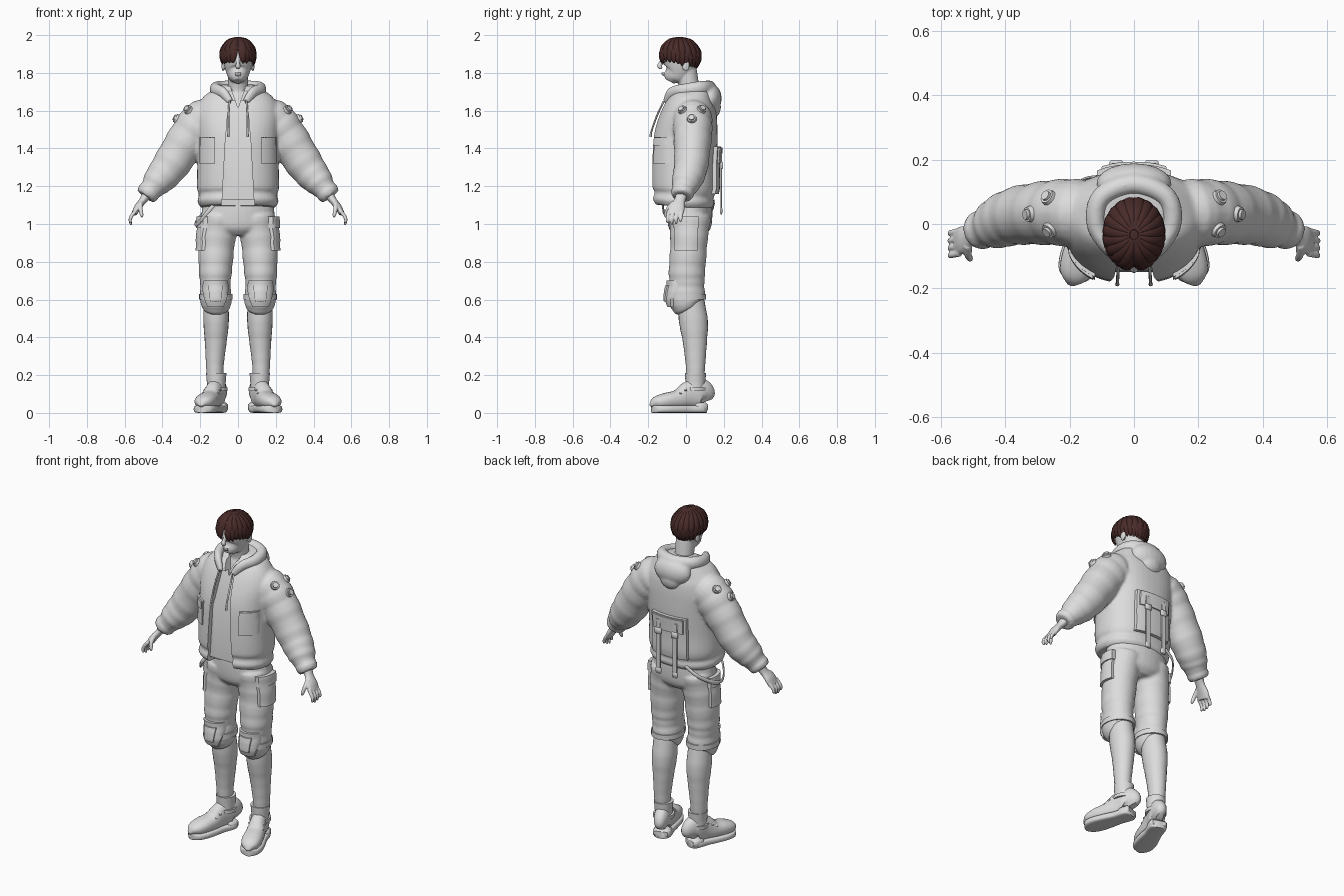
import bpy, bmesh, math, random
from mathutils import Vector, Matrix

random.seed(4)
cube = bpy.data.objects.get("Cube")
if cube:
    bpy.data.objects.remove(cube)


def material(name, rgb):
    m = bpy.data.materials.new(name)
    m.use_nodes = True
    m.diffuse_color = (*rgb, 1)
    m.node_tree.nodes["Principled BSDF"].inputs["Base Color"].default_value = (*rgb, 1)
    return m


GREY = material("plain_grey", (.72, .72, .72))
BROWN = material("dark_brown_hair", (.065, .024, .022))


def finish(name, bm, mat=GREY, angle=45):
    bmesh.ops.recalc_face_normals(bm, faces=bm.faces)
    me = bpy.data.meshes.new(name)
    bm.to_mesh(me)
    bm.free()
    me.materials.append(mat)
    me.shade_smooth()
    me.set_sharp_from_angle(angle=math.radians(angle))
    ob = bpy.data.objects.new(name, me)
    bpy.context.scene.collection.objects.link(ob)
    return ob


def tube(name, pts, n=20, ref=(0, 1, 0), steps=5, p=2, fold=0, mat=GREY):
    """Smooth loft through (x, y, z, width radius, depth radius) stations."""
    q = [Vector(v) for v in pts]
    q = [q[0] * 2 - q[1]] + q + [q[-1] * 2 - q[-2]]
    rings = []
    for i in range(1, len(q) - 2):
        a, b, c, d = q[i - 1:i + 3]
        for k in range(steps):
            t = k / steps
            rings.append(b + (c - a) * (t / 2) + (a * 2 - b * 5 + c * 4 - d) * (t * t / 2)
                         + (b * 3 - a - c * 3 + d) * (t ** 3 / 2))
    rings.append(q[-2])
    bm, loops = bmesh.new(), []
    for i, r in enumerate(rings):
        t = (rings[min(i + 1, len(rings) - 1)] - rings[max(i - 1, 0)]).xyz.normalized()
        u = Vector(ref).cross(t).normalized()
        v = t.cross(u)
        g = 1 + fold * math.sin(i * 1.9)
        loop = []
        for j in range(n):
            c, s = math.cos(math.tau * j / n), math.sin(math.tau * j / n)
            c, s = (math.copysign(abs(w) ** (2 / p), w) for w in (c, s))
            loop.append(bm.verts.new(r.xyz + u * c * max(r[3], .001) * g + v * s * max(r[4], .001) * g))
        loops.append(loop)
    for a, b in zip(loops, loops[1:]):
        for j in range(n):
            bm.faces.new((a[j], a[(j + 1) % n], b[(j + 1) % n], b[j]))
    bm.faces.new(loops[0])
    bm.faces.new(loops[-1])
    return finish(name, bm, mat)


def ball(name, pos, size, mat=GREY):
    bm = bmesh.new()
    bmesh.ops.create_uvsphere(bm, u_segments=20, v_segments=12, radius=1)
    bm.transform(Matrix.Translation(pos) @ Matrix.Diagonal((*size, 1)))
    return finish(name, bm, mat)


def box(name, pos, size):
    bm = bmesh.new()
    bmesh.ops.create_cube(bm, size=1)
    bm.transform(Matrix.Translation(pos) @ Matrix.Diagonal((*size, 1)))
    bmesh.ops.bevel(bm, geom=bm.edges[:], offset=min(size) * .25, segments=1, affect='EDGES')
    return finish(name, bm)


def pair(ob):
    """Name the part left_ and add its mirrored right_ twin."""
    base, me = ob.name, ob.data.copy()
    ob.name = "left_" + base
    me.transform(Matrix.Diagonal((-1, 1, 1, 1)))
    me.flip_normals()
    twin = bpy.data.objects.new("right_" + base, me)
    bpy.context.scene.collection.objects.link(twin)
    return [ob, twin]


def bake(ob):
    dg = bpy.context.evaluated_depsgraph_get()
    me = bpy.data.meshes.new_from_object(ob.evaluated_get(dg))
    ob.modifiers.clear()
    ob.data = me
    me.shade_smooth()
    me.set_sharp_from_angle(angle=math.radians(50))


def fuse(name, parts, voxel, smooth=3):
    """Melt overlapping parts into one smooth skin."""
    bm = bmesh.new()
    for o in parts:
        bm.from_mesh(o.data)
        bpy.data.objects.remove(o)
    ob = finish(name, bm)
    m = ob.modifiers.new("skin", 'REMESH')
    m.mode, m.voxel_size = 'VOXEL', voxel
    m = ob.modifiers.new("soften", 'SMOOTH')
    m.iterations = smooth
    bake(ob)
    return ob


def cut(ob, stations):
    """Cut a front opening; stations are (half width, z, back y)."""
    bm = bmesh.new()
    for w, z, y in stations:
        for x in (-w, w):
            bm.verts.new((x, y, z))
            bm.verts.new((x, -.4, z))
    bmesh.ops.convex_hull(bm, input=bm.verts[:])
    tool = finish("cutter", bm)
    m = ob.modifiers.new("cut", 'BOOLEAN')
    m.operation, m.solver, m.object = 'DIFFERENCE', 'EXACT', tool
    bake(ob)
    bpy.data.objects.remove(tool)


def patch(name, base, a0, a1, z0, z1, side, thick, shape=lambda t: 1):
    """Lay a raised panel on a surface, seen from direction side."""
    d, n = Vector(side), 10
    across = Vector((1, 0, 0)) if abs(d.y) > .5 else Vector((0, 1, 0))
    bm, grid = bmesh.new(), []
    for i in range(n + 1):
        row, t = [], i / n
        for j in range(n + 1):
            a = (a0 + a1) / 2 + (a1 - a0) * (j / n - .5) * shape(t)
            p = across * a + Vector((0, 0, z0 + (z1 - z0) * t))
            hit, loc, _, _ = base.ray_cast(p + d, -d)
            row.append(bm.verts.new((loc if hit else p) - d * .004))
        grid.append(row)
    for r, s in zip(grid, grid[1:]):
        for j in range(n):
            bm.faces.new((r[j], r[j + 1], s[j + 1], s[j]))
    top = bmesh.ops.extrude_face_region(bm, geom=bm.faces[:])["geom"]
    bmesh.ops.translate(bm, verts=[v for v in top if isinstance(v, bmesh.types.BMVert)], vec=d * (thick + .004))
    return finish(name, bm)


# Jacket: torso and sleeves fused, then opened at the front over the shirt
torso = [(1.09, -.17, .13, .2), (1.12, -.185, .15, .215), (1.155, -.175, .145, .207), (1.19, -.185, .16, .217),
         (1.3, -.185, .16, .216), (1.45, -.175, .168, .216), (1.56, -.14, .168, .225), (1.64, -.1, .16, .205),
         (1.695, -.055, .14, .155), (1.735, -.03, .11, .09)]
body = tube("torso", [(0, (f + b) / 2, z, w, (b - f) / 2) for z, f, b, w in torso], 40, p=2.3)
sleeve = tube("sleeve", [(.12, .03, 1.57, .1, .1), (.19, .035, 1.54, .115, .105), (.265, .035, 1.45, .108, .1),
                         (.365, .025, 1.3, .096, .09), (.43, 0, 1.22, .078, .078), (.46, -.013, 1.18, .058, .06),
                         (.475, -.018, 1.165, .062, .062), (.49, -.022, 1.145, .052, .052)], 24, fold=.025)
jacket = fuse("jacket", [body] + pair(sleeve), .009)
cut(jacket, [(.088, 1.05, -.15), (.066, 1.46, -.145)])
cut(jacket, [(.066, 1.44, -.147), (.05, 1.65, -.075)])
cut(jacket, [(.086, 1, -.1), (.087, 1.13, -.1)])
cut(jacket, [(.055, 1.77, 0), (.002, 1.62, -.065)])

# Chest pockets with flaps
pocket = patch("chest_pocket", jacket, .122, .203, 1.32, 1.46, (0, -1, 0), .012)
pair(patch("chest_pocket_flap", pocket, .12, .202, 1.415, 1.462, (0, -1, 0), .008))
pair(pocket)

# Shoulder studs
for k, spot in enumerate([(.27, .085, 1.61), (.33, .03, 1.56), (.27, -.025, 1.61)]):
    _, loc, normal, _ = jacket.closest_point_on_mesh(spot)
    turn = Matrix.Translation(loc) @ normal.to_track_quat('Z', 'Y').to_matrix().to_4x4()
    bm = bmesh.new()
    for r, h in ((.027, .02), (.018, .036)):
        bmesh.ops.create_cone(bm, cap_ends=True, segments=20, radius1=r, radius2=r * .85, depth=h)
    bm.transform(turn)
    pair(finish(f"shoulder_stud_{k + 1}", bm, angle=30))

# Hood and its cords
half = [(.04, -.108, 1.645, .014, .02), (.08, -.075, 1.695, .022, .03), (.118, 0, 1.71, .03, .035),
        (.1, .085, 1.72, .032, .038)]
rim = half + [(0, .125, 1.722, .034, .038)] + [(-x, *rest) for x, *rest in half[::-1]]
fuse("hood", [tube("rim", rim, 16, (0, 0, 1)), ball("pouch", (0, .125, 1.665), (.118, .064, .08)),
              ball("tip", (0, .14, 1.62), (.07, .045, .06))], .008)
pair(tube("hood_cord", [(.045, -.118, 1.65, .005, .005), (.05, -.155, 1.57, .005, .005),
                        (.051, -.183, 1.49, .005, .005), (.052, -.187, 1.46, .007, .007)], 8))

# Back bag with flap, straps and buckles
bag = patch("back_bag", jacket, -.115, .115, 1.16, 1.41, (0, 1, 0), .02)
patch("bag_flap", bag, -.125, .125, 1.32, 1.425, (0, 1, 0), .008)
pair(box("bag_strap", (.055, .186, 1.215), (.03, .008, .33)))
pair(box("bag_buckle", (.055, .19, 1.31), (.042, .014, .035)))
pair(box("strap_tip", (.055, .186, 1.07), (.036, .012, .03)))

# Trousers
hips = tube("hips", [(0, .02, 1.17, .18, .115), (0, .02, 1.06, .193, .12), (0, .02, .98, .185, .112),
                     (0, .02, .94, .1, .08)], 32)
thigh = tube("thigh", [(.095, .02, 1.04, .1, .112), (.113, .015, .9, .096, .098), (.12, .005, .75, .088, .097),
                       (.12, .005, .68, .08, .092), (.117, .003, .61, .084, .1), (.116, .008, .575, .08, .088),
                       (.116, .02, .55, .066, .07)], 28, fold=.02)
trousers = fuse("trousers", [hips] + pair(thigh), .009)
pair(patch("thigh_pocket", trousers, -.06, .06, .86, 1.03, (1, 0, 0), .016))
pair(patch("thigh_pocket_flap", trousers, -.065, .065, .98, 1.04, (1, 0, 0), .023))
pair(tube("lower_leg", [(.116, .025, .6, .066, .07), (.116, .04, .48, .067, .076), (.118, .047, .38, .058, .064),
                        (.122, .05, .27, .048, .053), (.122, .05, .2, .044, .048), (.122, .05, .12, .042, .045)],
          24, fold=.008))

# Knee pads
pad = patch("knee_pad", trousers, .05, .188, .56, .7, (0, -1, 0), .016, lambda t: .62 + .38 * math.sin(t * 2.2))
pair(patch("knee_plate", pad, .08, .158, .59, .675, (0, -1, 0), .008, lambda t: .75 + .25 * t))
pair(pad)
pair(tube("knee_strap", [(.117, .005, z, .089, .101) for z in (.6, .615, .63)], 28))

# Hanging hip strap on the right
tube("hip_strap", [(-.11, -.12, 1.12, .005, .011), (-.165, -.115, 1.06, .005, .011), (-.214, -.05, 1, .005, .011),
                   (-.222, .04, 1.01, .005, .011), (-.17, .13, 1.07, .005, .011), (-.1, .15, 1.12, .005, .011)],
     8, (0, 0, 1))

# Shoes, made straight and turned outward
outline = [(.057, .022, .04), (.045, .043, .07), (.015, .05, .082), (-.04, .049, .072), (-.1, .056, .05),
           (-.165, .06, .042), (-.215, .05, .033), (-.238, .026, .02), (-.244, .008, .01)]
shoe = [tube("shoe", [(0, y, .022 + h, w * .94, h) for y, w, h in outline], 24, (0, 0, 1), p=2.3),
        tube("shoe_sole", [(0, y, .02, w * 1.04, .02) for y, w, h in outline], 24, (0, 0, 1), p=4),
        tube("shoe_collar", [(0, 0, .09, .046, .055), (0, 0, .15, .049, .053), (0, 0, .19, .052, .055),
                             (0, 0, .21, .054, .056)], 24),
        tube("ankle_band", [(0, 0, z, .059, .062) for z in (.115, .125, .135)], 24),
        box("heel_tab", (0, .06, .13), (.03, .02, .07)),
        box("heel_block", (0, .022, .03), (.1, .07, .05))]
for k in range(3):
    shoe.append(tube(f"shoe_lace_{k + 1}", [(x, -.07 - .028 * k, .148 - .017 * k - abs(x) * .7, .007, .007)
                                           for x in (-.045, -.02, .02, .045)], 8))
for ob in shoe:
    ob.data.transform(Matrix.Translation((.115, .05, 0)) @ Matrix.Rotation(math.radians(19), 4, 'Z'))
    pair(ob)

# Hands
hand = [tube("palm", [(.475, -.02, 1.165, .03, .034), (.503, -.033, 1.125, .02, .029), (.53, -.047, 1.09, .019, .042),
                      (.549, -.057, 1.055, .015, .043)], 16),
        tube("thumb", [(.517, -.065, 1.11, .015, .016), (.516, -.095, 1.08, .012, .012),
                       (.51, -.107, 1.05, .01, .01), (.507, -.11, 1.035, .005, .005)], 10)]
for k, drop in enumerate((1.005, .995, 1, 1.015)):
    y = -.091 + .023 * k
    hand.append(tube("finger", [(.542, y, 1.07, .011, .011), (.565, y - .005, 1.04, .01, .01),
                                (.571, y - .007, 1.02, .009, .009), (.566, y - .006, drop, .006, .006)], 10))
pair(fuse("hand", hand, .004, 2))

# Head and neck
skull = [(1.755, -.113, -.06, .024), (1.775, -.12, -.03, .044), (1.8, -.123, .02, .06), (1.835, -.124, .05, .072),
         (1.87, -.126, .062, .077), (1.91, -.128, .066, .08), (1.95, -.11, .055, .068), (1.975, -.07, .02, .035)]
face = [tube("skull", [(0, (f + b) / 2, z, w, (b - f) / 2) for z, f, b, w in skull], 32, p=2.1),
        tube("nose", [(0, -.118, 1.882, .008, .01), (0, -.131, 1.855, .009, .012), (0, -.141, 1.835, .014, .012),
                      (0, -.128, 1.824, .011, .008)], 12),
        ball("upper_lip", (0, -.123, 1.799, ), (.021, .008, .005)),
        ball("lower_lip", (0, -.121, 1.79), (.018, .008, .005)),
        tube("neck", [(0, 0, 1.57, .075, .07), (0, .01, 1.65, .06, .06), (0, .018, 1.71, .054, .053),
                      (0, 0, 1.81, .054, .058)], 24)]
face += pair(ball("ear", (.079, 0, 1.84), (.009, .02, .032)))
face += pair(ball("brow", (.034, -.115, 1.883), (.024, .012, .006)))
fuse("head", face, .005, 2)
pair(ball("eye", (.033, -.111, 1.862), (.014, .009, .006)))

# Hair: a cap under rows of overlapping tapered locks
bm = bmesh.new()
bmesh.ops.create_uvsphere(bm, u_segments=28, v_segments=18, radius=1)
bm.transform(Matrix.Translation((0, -.033, 1.885)) @ Matrix.Diagonal((.09, .105, .103, 1)))
bmesh.ops.bisect_plane(bm, geom=bm.verts[:] + bm.edges[:] + bm.faces[:], plane_co=(0, -.11, 1.905),
                       plane_no=(0, .08, .18), clear_inner=True)
finish("hair_cap", bm, BROWN)
for layer, count in enumerate((26, 18)):
    for k in range(count):
        phi = math.tau * (k + .5) / count - math.pi
        low = -(17 + 11 * (1 - math.cos(phi))) + random.uniform(-4, 5) + layer * 22
        sweep = math.copysign(.22, phi) * math.cos(phi / 2)
        pts = []
        for t, wide in ((0, .006), (.3, .015), (.65, .02), (.88, .015), (1, .003)):
            e, f = math.radians(82 + (low - 82) * t), phi + sweep * t
            r = 1 + layer * .03
            pts.append((.089 * r * math.cos(e) * math.sin(f), -.033 - .106 * r * math.cos(e) * math.cos(f),
                        1.885 + .1 * r * math.sin(e), wide, wide * .5))
        tube(f"hair_lock_{layer + 1}_{k + 1}", pts, 8, (math.sin(phi), -math.cos(phi), .4), 3, mat=BROWN)
